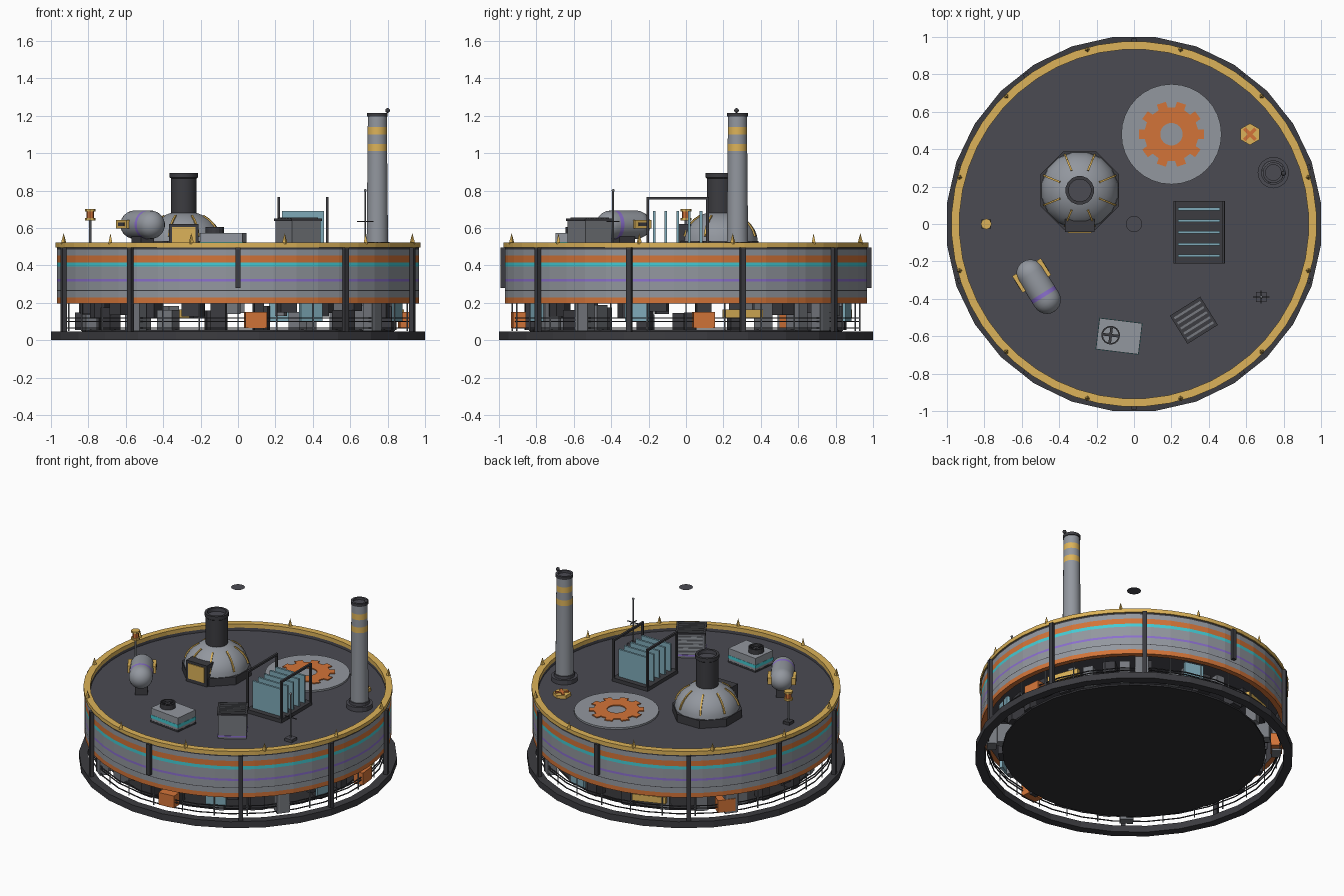
import bpy, bmesh, random
from math import sin, cos, pi, radians
from mathutils import Matrix, Vector

if "Cube" in bpy.data.objects:
    bpy.data.objects.remove(bpy.data.objects["Cube"])
random.seed(4)

COLOURS = {
    "deck_dark": (.07, .07, .085), "frame_dark": (.045, .045, .052), "underside_black": (.028, .028, .032),
    "mid_grey": (.18, .19, .21), "light_grey": (.29, .31, .345), "gold": (.72, .45, .10),
    "orange": (.65, .175, .04), "teal": (.06, .60, .66), "purple": (.26, .16, .62), "glass_blue": (.21, .40, .48),
}
MATS = {}
for key, rgb in COLOURS.items():
    m = bpy.data.materials.new(key)
    m.use_nodes = True
    m.diffuse_color = (*rgb, 1)
    bsdf = next(n for n in m.node_tree.nodes if n.type == 'BSDF_PRINCIPLED')
    bsdf.inputs["Base Color"].default_value = (*rgb, 1)
    MATS[key] = m


def finish(bm, name, mats, matrix=Matrix(), smooth=False):
    bmesh.ops.recalc_face_normals(bm, faces=bm.faces)
    bm.transform(matrix)
    mesh = bpy.data.meshes.new(name)
    bm.to_mesh(mesh)
    bm.free()
    for key in mats:
        mesh.materials.append(MATS[key])
    ob = bpy.data.objects.new(name, mesh)
    bpy.context.collection.objects.link(ob)
    if smooth:
        bpy.ops.object.select_all(action='DESELECT')
        ob.select_set(True)
        bpy.context.view_layer.objects.active = ob
        bpy.ops.object.shade_smooth_by_angle(angle=radians(32))
    return ob


def place(x, y, z=0, turn=0):
    return Matrix.Translation((x, y, z)) @ Matrix.Rotation(radians(turn), 4, 'Z')


def around(angle):
    return Matrix.Rotation(radians(angle), 4, 'Z')


def box(name, mat, frame, centre, size):
    """Box in a local frame; centre gives x, y and the bottom z."""
    bm = bmesh.new()
    bmesh.ops.create_cube(bm, size=1)
    off = Vector(centre) + Vector((0, 0, size[2] / 2))
    return finish(bm, name, [mat], frame @ Matrix.Translation(off) @ Matrix.Diagonal((*size, 1)))


def tube(name, mat, frame, r, z0, z1, r2=None, seg=16):
    bm = bmesh.new()
    bmesh.ops.create_cone(bm, cap_ends=True, segments=seg, radius1=r, radius2=r if r2 is None else r2, depth=z1 - z0)
    return finish(bm, name, [mat], frame @ Matrix.Translation((0, 0, (z0 + z1) / 2)))


def lathe(name, profile, frame=Matrix(), seg=28, closed=False, smooth=False):
    """Turn (radius, z, material of the next span) points around z."""
    bm = bmesh.new()
    mats = list(dict.fromkeys(p[2] for p in profile))
    rings = []
    for k in range(seg):
        a = 2 * pi * (k + .5) / seg
        rings.append([bm.verts.new((r * cos(a), r * sin(a), z)) for r, z, _ in profile])
    for k in range(seg):
        a, b = rings[k], rings[(k + 1) % seg]
        for i in range(len(profile) - (0 if closed else 1)):
            j = (i + 1) % len(profile)
            f = bm.faces.new((a[i], b[i], b[j], a[j]))
            f.material_index = mats.index(profile[i][2])
    bmesh.ops.remove_doubles(bm, verts=bm.verts, dist=.0001)
    return finish(bm, name, mats, frame, smooth)


def hoop(name, mat, r0, r1, z0, z1, seg=28):
    return lathe(name, [(r0, z0, mat), (r1, z0, mat), (r1, z1, mat), (r0, z1, mat)], seg=seg, closed=True)


def ball(name, mat, at, r):
    bm = bmesh.new()
    bmesh.ops.create_icosphere(bm, subdivisions=2, radius=r)
    return finish(bm, name, [mat], Matrix.Translation(at), True)


# Main drum, banded by height; D is the roof deck level
D, R = .475, .97
bands = [(.197, "orange"), (.228, "light_grey"), (.263, "frame_dark"), (.267, "light_grey"), (.313, "purple"),
         (.328, "light_grey"), (.393, "teal"), (.415, "orange"), (.452, "light_grey"), (.484, "frame_dark")]
wall = [(R, z, c) for z, c in bands] + [(R, .5, "deck_dark"), (.935, .5, "deck_dark"), (.935, .197, "orange")]
lathe("drum_wall", wall, seg=48, closed=True)
hoop("parapet_rim", "gold", .934, .977, .495, .522, 48)
lathe("roof_deck", [(0, D, "deck_dark"), (.94, D, "deck_dark"), (.94, D - .02, "deck_dark"), (0, D - .02, "deck_dark")])
hoop("base_ring", "frame_dark", .95, 1.006, 0, .045)
tube("floor_plate", "underside_black", Matrix(), .835, .045, .058, seg=28)
for z in (.062, .098, .115):
    hoop("guard_rail", "frame_dark", .925, .932, z, z + .005)

# Outer posts and rim spikes
for k in range(10):
    angle = 18 + 36 * k
    low = .28 if angle in (90, 162, 270) else .03
    box("outer_post", "frame_dark", around(angle), (.979, 0, low), (.026, .028, .495 - low))
for k in range(12):
    tube("rim_spike", "gold", around(15 + 30 * k) @ place(.965, 0), .016, .515, .572, 0, 4)
for k in range(28):
    tube("rail_rod", "mid_grey", around(k * 360 / 28) @ place(.928, 0), .004, .05, .2, seg=5)

# Equipment in the open lower storey
for k in range(44):
    w, d = random.uniform(.05, .1), random.uniform(.05, .1)
    hang = random.uniform(.05, .1)
    z0, h = (.21 - hang, hang) if k % 2 else (.055, random.uniform(.08, .15))
    box("lower_equipment", random.choice(("frame_dark", "mid_grey", "frame_dark")),
        around(360 / 44 * k + random.uniform(-3, 3)), (.82, 0, z0), (d, w, h))
for angle in (-84, 6, 141):
    box("orange_crate", "orange", around(angle), (.9, 0, .065), (.07, .115, .085))
for angle in (-37, 53, 143, 233):
    box("grey_cabinet", "mid_grey", around(angle), (.9, 0, .05), (.06, .085, .16))
for angle in (-64, -17, 75):
    box("lower_window", "glass_blue", around(angle), (.89, 0, .1), (.02, .13, .11))
for angle in (20, 110):
    box("gold_pipe_rack", "gold", around(angle), (.89, 0, .12), (.03, .22, .045))

# Domed furnace with ribs, flue and window
f = place(-.29, .18)
tube("dome_plinth", "frame_dark", f @ around(22.5), .226, D, .53, seg=8)
arc = [(.208 * cos(t), .525 + .165 * sin(t)) for t in [pi / 2 * i / 8 for i in range(9)]]
lathe("dome_shell", [(max(r, 0), z, "light_grey") for r, z in arc], f, 16, smooth=True)
for k in range(8):
    rib = f @ around(22.5 + 45 * k)
    for (ra, za), (rb, zb) in zip(arc[1:5], arc[2:6]):
        a, b = Vector((ra, 0, za)), Vector((rb, 0, zb))
        tilt = (b - a).to_track_quat('X', 'Z').to_matrix().to_4x4()
        box("dome_rib", "gold", rib @ Matrix.Translation((a + b) / 2) @ tilt, (0, 0, -.004), ((b - a).length + .004, .01, .01))
lathe("dome_flue", [(.07, .64, "frame_dark"), (.07, .865, "frame_dark"), (.077, .87, "frame_dark"), (.077, .895, "frame_dark"),
                    (.06, .895, "deck_dark"), (.06, .87, "deck_dark"), (0, .87, "deck_dark")], f, 16, smooth=True)
box("window_housing", "frame_dark", f, (0, -.187, D), (.16, .07, .147))
box("window_pane", "gold", f, (0, -.223, .5), (.125, .008, .105))

# Gear emblem pad
f = place(.2, .48)
tube("gear_pad", "light_grey", f, .268, D, D + .012, seg=32)
bm = bmesh.new()
outer, inner = [], []
for k in range(10):
    for step, r in ((-.28, .145), (-.23, .176), (.23, .176), (.28, .145)):
        a = 2 * pi * (k + step) / 10
        outer.append(bm.verts.new((r * cos(a), r * sin(a), 0)))
        inner.append(bm.verts.new((.06 * cos(a), .06 * sin(a), 0)))
for k in range(40):
    n = (k + 1) % 40
    bm.faces.new((outer[k], outer[n], inner[n], inner[k]))
top = bmesh.ops.extrude_face_region(bm, geom=bm.faces[:])["geom"]
bmesh.ops.translate(bm, vec=(0, 0, .008), verts=[v for v in top if isinstance(v, bmesh.types.BMVert)])
finish(bm, "gear_plate", ["orange"], f @ place(0, 0, D + .011))

# Hex hatch with crossed handle
f = place(.62, .48)
tube("hex_hatch", "gold", f, .058, D, D + .022, seg=6)
for turn in (45, 135):
    box("hatch_handle", "orange", f @ around(turn), (0, 0, D + .022), (.085, .018, .008))

# Tall banded chimney
f = place(.745, .275)
tube("chimney_foot", "deck_dark", f, .084, D, .505, seg=16)
tube("chimney_collar", "deck_dark", f, .066, .505, .525, seg=16)
shaft = [(.058, .5, "light_grey"), (.053, 1.01, "gold"), (.053, 1.05, "light_grey"), (.052, 1.1, "gold"), (.052, 1.14, "light_grey"),
         (.051, 1.195, "frame_dark"), (.056, 1.195, "frame_dark"), (.056, 1.215, "deck_dark"), (.042, 1.215, "deck_dark"),
         (.042, 1.2, "deck_dark"), (0, 1.2, "deck_dark")]
lathe("chimney_shaft", shaft, f, 20, smooth=True)
ball("chimney_lamp", "frame_dark", (.8, .27, 1.228), .013)

# Capsule tank on a saddle
f = place(-.51, -.335, .617, -58)
half, r = .158, .076
ends = [(r * sin(t), -half + r - r * cos(t)) for t in [pi / 2 * i / 6 for i in range(7)]]
body = ends + [(r, .04), (r, .062)] + [(a, -b) for a, b in reversed(ends)]
lathe("tank", [(a, b, "purple" if b == .04 else "light_grey") for a, b in body],
      f @ Matrix.Rotation(pi / 2, 4, 'Y'), 20, smooth=True)
for side in (-1, 1):
    box("tank_bracket", "gold", f, (-.07, side * .077, -.02), (.105, .026, .046))
    box("tank_bracket_inset", "frame_dark", f, (-.07, side * .087, -.008), (.06, .01, .02))
box("tank_saddle", "frame_dark", f, (0, 0, D - .617), (.1, .08, .1))

# Beacon post
f = place(-.79, 0)
box("beacon_foot", "frame_dark", f, (0, 0, D), (.05, .05, .02))
tube("beacon_pole", "light_grey", f, .007, D, .645, seg=8)
for z in (.64, .688):
    tube("beacon_plate", "gold", f, .029, z, z + .013, seg=8)
tube("beacon_lamp", "orange", f, .021, .65, .69, seg=8)

# Cooling unit with fan
f = place(-.08, -.6, 0, -7)
box("cooler_body", "light_grey", f, (0, 0, D), (.23, .168, .097))
box("cooler_stripe", "teal", f, (0, 0, .503), (.233, .171, .022))
box("cooler_foot", "frame_dark", f, (0, 0, D), (.233, .171, .012))
lathe("fan_shroud", [(.05, .57, "frame_dark"), (.05, .605, "frame_dark"), (.042, .605, "frame_dark"), (.042, .575, "frame_dark")], f @ place(-.045, 0), 16)
for size in ((.085, .014, .008), (.014, .085, .008)):
    box("fan_blade", "frame_dark", f @ place(-.045, 0), (0, 0, .59), size)

# Louvred vent box
f = place(.32, -.515, 0, 32)
box("vent_body", "mid_grey", f, (0, 0, D), (.18, .165, .165))
box("vent_stripe", "purple", f, (0, 0, D + .012), (.184, .169, .01))
box("vent_rim", "frame_dark", f, (0, 0, .638), (.192, .178, .012))
for k in range(5):
    box("vent_slat", "mid_grey", f, (0, -.064 + .032 * k, .645), (.165, .012, .012))
    box("side_louvre", "light_grey", f, (0, .084, .505 + .026 * k), (.15, .008, .014))

# Glass fin bank in a dark frame
f = place(.348, -.045)
box("fin_bed", "frame_dark", f, (0, 0, D), (.275, .335, .025))
for k in range(5):
    box("glass_fin", "glass_blue", f, (0, -.125 + .0625 * k, D), (.225, .014, .215))
for side in (-1, 1):
    for end in (-1, 1):
        box("fin_post", "frame_dark", f, (side * .13, end * .16, D), (.014, .014, .29))
    box("fin_beam", "frame_dark", f, (side * .13, 0, .752), (.014, .334, .014))

# Antenna mast
f = place(.68, -.39)
box("mast_foot", "deck_dark", f, (0, 0, D), (.055, .055, .02))
tube("mast_pole", "mid_grey", f, .005, D, .8, seg=6)
for size in ((.09, .005, .005), (.005, .07, .005)):
    box("mast_arm", "frame_dark", f, (0, 0, .633), size)
ball("mast_tip", "mid_grey", (.68, -.39, .8), .008)

# Thin hovering disc over the centre
bm = bmesh.new()
bmesh.ops.create_circle(bm, cap_ends=True, segments=20, radius=.044)
finish(bm, "hover_disc", ["deck_dark"], place(0, 0, 1.213))
